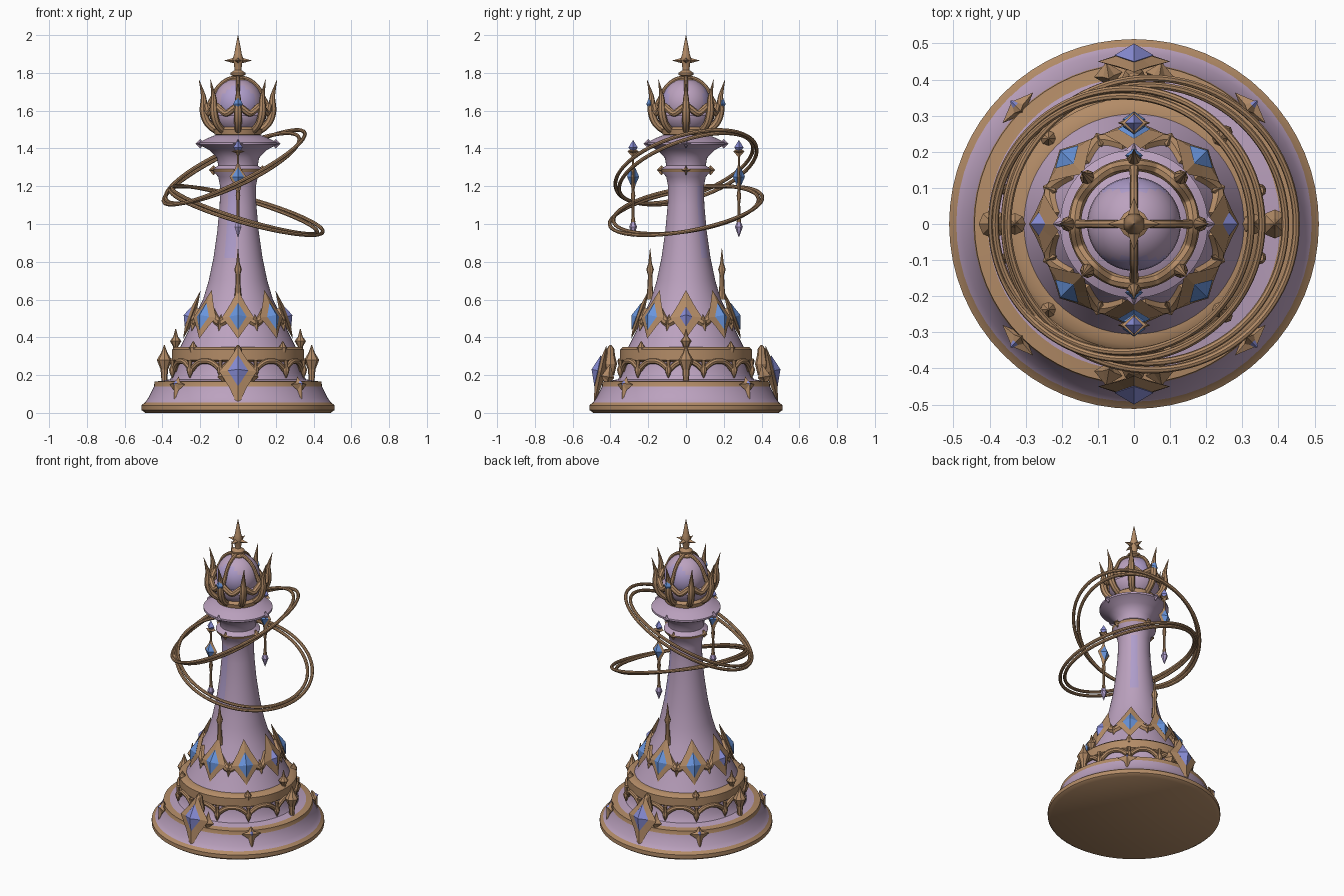
import bpy, bmesh
from math import sin, cos, pi, radians, tau, atan2
from mathutils import Matrix, Vector

cube = bpy.data.objects.get("Cube")
if cube:
    bpy.data.objects.remove(cube, do_unlink=True)


def material(name, rgb):
    m = bpy.data.materials.new(name)
    m.use_nodes = True
    m.diffuse_color = (*rgb, 1)
    m.node_tree.nodes["Principled BSDF"].inputs["Base Color"].default_value = (*rgb, 1)
    return m


LILAC = material("lilac", (0.50, 0.36, 0.52))
GOLD = material("antique gold", (0.45, 0.26, 0.135))
BLUE = material("gem blue", (0.14, 0.30, 0.72))
VIOLET = material("gem violet", (0.25, 0.27, 0.68))
PALE = material("pale violet", (0.43, 0.34, 0.60))


def finish(bm, name, mats, smooth=False):
    bmesh.ops.recalc_face_normals(bm, faces=bm.faces)
    me = bpy.data.meshes.new(name)
    bm.to_mesh(me)
    bm.free()
    for m in mats:
        me.materials.append(m)
    ob = bpy.data.objects.new(name, me)
    bpy.context.collection.objects.link(ob)
    if smooth:
        bpy.context.view_layer.objects.active = ob
        ob.select_set(True)
        bpy.ops.object.shade_smooth_by_angle(angle=radians(40))
        ob.select_set(False)
    return ob


def lathe(name, profile, mats, sides=64):
    """Turn (radius, height, material of the segment above) about z."""
    bm = bmesh.new()
    rings = [[bm.verts.new((r * cos(tau * i / sides), r * sin(tau * i / sides), z))
              for i in range(sides)] for r, z, m in profile]
    for k in range(len(rings) - 1):
        for i in range(sides):
            j = (i + 1) % sides
            f = bm.faces.new((rings[k][i], rings[k][j], rings[k + 1][j], rings[k + 1][i]))
            f.material_index = profile[k][2]
    bm.faces.new(rings[0][::-1]).material_index = profile[0][2]
    bm.faces.new(rings[-1]).material_index = profile[-1][2]
    return finish(bm, name, mats, True)


def tubes(name, paths, depth, mat, closed=False):
    """Round tubes through (point, radius factor) lists, as one mesh."""
    cu = bpy.data.curves.new(name, "CURVE")
    cu.dimensions = "3D"
    cu.bevel_depth = depth
    cu.bevel_resolution = 2
    cu.use_fill_caps = True
    cu.resolution_u = 5
    for path in paths:
        sp = cu.splines.new("NURBS")
        sp.points.add(len(path) - 1)
        for p, (co, rad) in zip(sp.points, path):
            p.co = (*co, 1)
            p.radius = rad
        sp.order_u = 3
        sp.use_endpoint_u = not closed
        sp.use_cyclic_u = closed
    tmp = bpy.data.objects.new(name + "_path", cu)
    bpy.context.collection.objects.link(tmp)
    dg = bpy.context.evaluated_depsgraph_get()
    me = bpy.data.meshes.new_from_object(tmp.evaluated_get(dg))
    bpy.data.objects.remove(tmp)
    bm = bmesh.new()
    bm.from_mesh(me)
    finish(bm, name, [mat], True)


def polar(a, r, z):
    return Vector((r * cos(a), r * sin(a), z))


def place(a, r, z, tilt=0):
    """Frame on the body: local x outward, y sideways, z up."""
    return Matrix.Rotation(a, 4, "Z") @ Matrix.Translation((r, 0, z)) @ Matrix.Rotation(radians(tilt), 4, "Y")


def star(bm, M, depth, w, up, down, waist=0.5, mat=0):
    """Four-pointed ridged plate; waist 0.5 gives a plain diamond."""
    a, b, c = w * waist, up * waist, down * waist
    outline = [(w, 0), (a, b), (0, up), (-a, b), (-w, 0), (-a, -c), (0, -down), (a, -c)]
    rim = [bm.verts.new(M @ Vector((0, y, z))) for y, z in outline]
    for x in (depth, -depth):
        tip = bm.verts.new(M @ Vector((x, 0, 0)))
        for i in range(8):
            bm.faces.new((tip, rim[i], rim[(i + 1) % 8])).material_index = mat


def raised(M, x):
    """Shift a frame outward, so a gem sits proud of its setting."""
    return M @ Matrix.Translation((x, 0, 0))


def spindle(bm, M, prof, sides=8):
    """Small turned finial from (radius, height) pairs."""
    rings = [[bm.verts.new(M @ polar(tau * i / sides, r, z)) for i in range(sides)] for r, z in prof]
    for lo, hi in zip(rings, rings[1:]):
        for i in range(sides):
            j = (i + 1) % sides
            bm.faces.new((lo[i], lo[j], hi[j], hi[i]))
    bm.faces.new(rings[0])
    bm.faces.new(rings[-1])


EIGHT = [i * pi / 4 for i in range(8)]
FRONT_BACK = (-pi / 2, pi / 2)
SIDES = (0, pi)

# Turned body: skirt, ledge, band, shaft and flared collar
body = lathe("body", [
    (0.49, 0, 1), (0.512, 0.015, 1), (0.512, 0.04, 1), (0.492, 0.055, 0), (0.475, 0.08, 0),
    (0.445, 0.14, 1), (0.442, 0.165, 1), (0.405, 0.17, 0), (0.36, 0.178, 0), (0.34, 0.21, 0),
    (0.335, 0.27, 1), (0.35, 0.28, 1), (0.35, 0.335, 1), (0.335, 0.348, 1), (0.305, 0.35, 0),
    (0.265, 0.43, 0), (0.23, 0.51, 0), (0.185, 0.6, 0), (0.155, 0.7, 0), (0.13, 0.82, 0),
    (0.11, 0.96, 0), (0.097, 1.1, 0), (0.095, 1.2, 0), (0.105, 1.25, 0), (0.128, 1.275, 1),
    (0.132, 1.29, 0), (0.105, 1.31, 0), (0.112, 1.35, 0), (0.15, 1.39, 0), (0.205, 1.42, 0),
    (0.205, 1.432, 0), (0.16, 1.455, 0), (0.11, 1.475, 0)], [LILAC, GOLD, PALE])

# Pale violet streaks on two flanks of the shaft
for p in body.data.polygons:
    a = atan2(p.center.y, p.center.x)
    if 0.8 < p.center.z < 1.2 and (-2.2 < a < -1.7 or 0.7 < a < 1.1):
        p.material_index = 2

# Crown base, lining, orb and finial stem
lathe("crown_base", [(0.1, 1.465, 0), (0.125, 1.475, 0), (0.13, 1.5, 0), (0.11, 1.515, 0), (0.1, 1.53, 0)], [GOLD])
lathe("crown_lining", [(0.11, 1.51, 0), (0.145, 1.545, 0), (0.15, 1.575, 0), (0.1, 1.6, 0)], [LILAC])
bm = bmesh.new()
bmesh.ops.create_uvsphere(bm, u_segments=32, v_segments=16, radius=0.13, matrix=Matrix.Translation((0, 0, 1.64)))
for f in bm.faces:
    f.material_index = int(abs(f.calc_center_median().y) > 0.095)
finish(bm, "orb", [LILAC, PALE], True)
lathe("finial_stem", [(0.04, 1.755, 0), (0.04, 1.77, 0), (0.02, 1.78, 0), (0.04, 1.79, 0), (0.04, 1.8, 0),
                      (0.018, 1.815, 0), (0.022, 1.85, 0), (0.03, 1.87, 0), (0.02, 1.9, 0), (0.013, 1.94, 0),
                      (0.001, 2.0, 0)], [GOLD], 16)
bm = bmesh.new()
for a in (0, pi / 2):
    star(bm, place(a, 0, 1.865), 0.025, 0.075, 0.05, 0.045, 0.3)
finish(bm, "finial_star", [GOLD])

# Crown cage: bowed points, scalloped arches and ribs over the orb
tubes("crown_points", [[(polar(a, 0.105, 1.49), 1), (polar(a, 0.155, 1.515), 1), (polar(a, 0.185, 1.59), 1.2),
                        (polar(a, 0.18, 1.66), 0.85), (polar(a, 0.188, 1.7), 0.5), (polar(a, 0.207, 1.765), 0.05)]
                       for a in EIGHT], 0.019, GOLD)
wave = [polar(tau * i / 32, 0.165, 1.605 + 0.025 * cos(tau * i / 4)) for i in range(32)]
tubes("crown_arches", [[(p, 1) for p in wave]], 0.018, GOLD, True)
tubes("crown_ribs", [[(polar(a, 0.17, 1.6), 1.5)] + [(polar(a, 0.138 * cos(t), 1.64 + 0.138 * sin(t)), 1)
                     for t in (0.2, 0.6, 1.0, 1.3, 1.57)] for a in EIGHT[::2]], 0.011, GOLD)
bm = bmesh.new()
for a in FRONT_BACK:
    star(bm, place(a, 0.19, 1.635), 0.02, 0.025, 0.05, 0.04)
finish(bm, "crown_gems", [BLUE])

# Collar thorns
bm = bmesh.new()
for a in EIGHT[::2]:
    star(bm, place(a, 0.13, 1.287), 0.025, 0.025, 0.025, 0.03, 0.3)
finish(bm, "collar_thorns", [GOLD])
bm = bmesh.new()
for a in EIGHT[::2]:
    star(bm, place(a, 0.2, 1.425), 0.025, 0.03, 0.025, 0.025, 0.3)
finish(bm, "collar_tips", [LILAC])

# Gem belt around the lower shaft, with violet gems at the sides
frames, gems, spikes = bmesh.new(), bmesh.new(), bmesh.new()
for i, a in enumerate(EIGHT):
    M = place(a, 0.25, 0.505, -20)
    side = int(i % 4 == 0)
    size = 0.75 if side else 1
    star(frames, M, 0.024, 0.085, 0.155, 0.12, 0.48)
    star(gems, raised(M, 0.014), 0.026, 0.045 * size, 0.078 * size, 0.075 * size, mat=side)
    if i % 4 == 2:
        spindle(spikes, place(a, 0.19, 0.6), [(0.02, 0), (0.013, 0.08), (0.012, 0.13), (0.02, 0.16),
                                              (0.01, 0.19), (0.001, 0.27)])
finish(frames, "belt_frames", [GOLD])
finish(gems, "belt_gems", [BLUE, VIOLET])
finish(spikes, "belt_spikes", [GOLD], True)
swag = [[(polar(a + pi / 4 * t, 0.235 - 0.48 * dz, 0.5 + dz), 1)
         for t, dz in ((0.1, 0.04), (0.3, 0), (0.5, -0.03), (0.7, 0), (0.9, 0.04))] for a in EIGHT]
tubes("belt_swags", swag, 0.022, GOLD)
bm = bmesh.new()
for a in EIGHT:
    star(bm, place(a + pi / 8, 0.25, 0.475, -20), 0.025, 0.03, 0.05, 0.045, 0.38)
finish(bm, "belt_studs", [GOLD])

# Arcade beneath the gold band
bm = bmesh.new()
arches = []
for i in range(12):
    a = tau * (i + 0.5) / 12
    spindle(bm, place(a, 0.36, 0.185), [(0.003, 0), (0.014, 0.025), (0.019, 0.045), (0.009, 0.065), (0.012, 0.095)])
    arches.append([(polar(a + tau / 12 * t, 0.35, z), 1)
                   for t, z in ((0, 0.225), (0.2, 0.265), (0.5, 0.278), (0.8, 0.265), (1, 0.225))])
finish(bm, "arcade_drops", [GOLD], True)
tubes("arcade_arches", arches, 0.015, GOLD)

# Large front and back medallions
frames, gems, wings = bmesh.new(), bmesh.new(), bmesh.new()
for a in FRONT_BACK:
    M = place(a, 0.45, 0.22, -12)
    star(frames, M, 0.03, 0.1, 0.14, 0.19, 0.46)
    star(gems, raised(M, 0.018), 0.033, 0.054, 0.085, 0.085)
    spindle(wings, place(a, 0.4, 0.2), [(0.02, 0), (0.035, 0.06), (0.025, 0.1), (0.02, 0.14), (0.004, 0.16)])
    for s in (-1, 1):
        star(wings, place(a + s * 0.17, 0.42, 0.19, -10), 0.035, 0.04, 0.07, 0.05, 0.4)
finish(frames, "medallion_frames", [GOLD])
finish(gems, "medallion_gems", [VIOLET])
finish(wings, "medallion_wings", [GOLD])

# Side finials and diagonal skirt crosses
bm, bits = bmesh.new(), bmesh.new()
for a in SIDES:
    spindle(bm, place(a, 0.39, 0.17), [(0.015, 0), (0.02, 0.06), (0.04, 0.11), (0.016, 0.15), (0.002, 0.19)])
    spindle(bm, place(a, 0.33, 0.32), [(0.018, 0), (0.013, 0.03), (0.03, 0.06), (0.012, 0.085), (0.002, 0.125)])
for a in EIGHT[1::2]:
    M = place(a, 0.455, 0.15, -15)
    star(bm, M, 0.025, 0.06, 0.045, 0.1, 0.3)
    star(bits, raised(M, 0.012), 0.018, 0.014, 0.022, 0.025)
    spindle(bm, place(a, 0.335, 0.32), [(0.018, 0), (0.022, 0.025), (0.002, 0.06)])
finish(bm, "skirt_finials", [GOLD])
finish(bits, "skirt_gems", [VIOLET])

# Hanging pendants in front and behind
frames, gems, drops, rods = bmesh.new(), bmesh.new(), bmesh.new(), bmesh.new()
for a in FRONT_BACK:
    M = place(a, 0.28, 1.25)
    star(frames, M, 0.02, 0.045, 0.085, 0.11, 0.42)
    for side in (-0.01, 0.01):
        star(gems, raised(M, side), 0.022, 0.032, 0.05, 0.05)
    star(gems, place(a, 0.28, 1.405), 0.025, 0.025, 0.04, 0.03, mat=1)
    star(frames, place(a, 0.28, 1.385), 0.03, 0.035, 0.02, 0.035, 0.3)
    spindle(rods, place(a, 0.28, 1.01), [(0.012, 0), (0.008, 0.03), (0.007, 0.1), (0.012, 0.14), (0.006, 0.18), (0.006, 0.36)])
    spindle(drops, place(a, 0.28, 0.93), [(0.001, 0), (0.021, 0.055), (0.003, 0.1)], 6)
finish(frames, "pendant_frames", [GOLD])
finish(gems, "pendant_gems", [BLUE, VIOLET])
finish(drops, "pendant_drops", [PALE])
finish(rods, "pendant_rods", [GOLD], True)


# Tilted orbit hoops, each a pair of thin strands
def hoop(cx, cz, r, sx, sy):
    pts = [polar(tau * i / 48, r, 0) for i in range(48)]
    return [(Vector((p.x + cx, p.y, cz + sx * p.x + sy * p.y)), 1) for p in pts]


tubes("upper_hoops", [hoop(-0.02, 1.30, 0.375, 0.47, 0.24), hoop(-0.03, 1.295, 0.355, 0.43, 0.30)], 0.01, GOLD, True)
tubes("lower_hoops", [hoop(0.045, 1.07, 0.405, -0.27, 0.17), hoop(0.035, 1.075, 0.385, -0.30, 0.14)], 0.01, GOLD, True)
